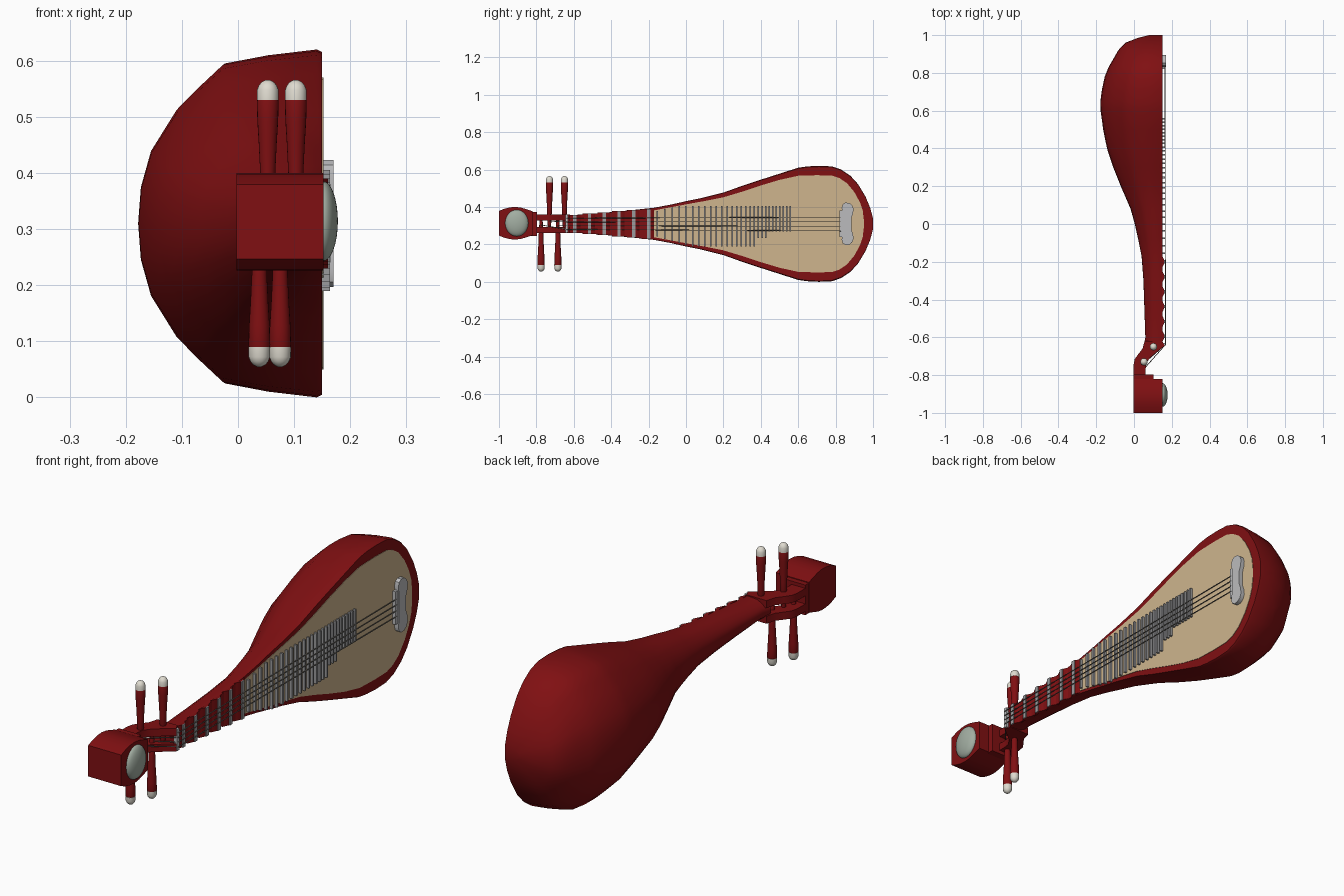
import bpy, bmesh, math
from mathutils import Vector, Matrix

if "Cube" in bpy.data.objects:
    bpy.data.objects.remove(bpy.data.objects["Cube"])

CZ = 0.31  # height of the instrument's mid-line


def material(name, rgb):
    m = bpy.data.materials.new(name)
    m.diffuse_color = (*rgb, 1)
    m.use_nodes = True
    m.node_tree.nodes["Principled BSDF"].inputs["Base Color"].default_value = m.diffuse_color
    return m


RED = material("red lacquer", (0.215, 0.005, 0.006))
TAN = material("pale wood", (0.62, 0.46, 0.27))
GREY = material("grey bridge", (0.50, 0.50, 0.51))
FRET = material("fret grey", (0.33, 0.33, 0.34))
IVORY = material("ivory", (0.74, 0.71, 0.63))
JADE = material("jade", (0.36, 0.42, 0.36))
STRING = material("string", (0.16, 0.15, 0.13))


def finish(bm, name, mat, angle=35):
    bmesh.ops.remove_doubles(bm, verts=bm.verts, dist=1e-5)
    bmesh.ops.recalc_face_normals(bm, faces=bm.faces)
    me = bpy.data.meshes.new(name)
    bm.to_mesh(me)
    bm.free()
    me.materials.append(mat)
    for p in me.polygons:
        p.use_smooth = True
    me.set_sharp_from_angle(angle=math.radians(angle))
    ob = bpy.data.objects.new(name, me)
    bpy.context.collection.objects.link(ob)
    return ob


def loft(name, rings, mat, angle=35):
    """Skin a list of equal-length closed rings and cap both ends."""
    bm = bmesh.new()
    vs = [[bm.verts.new(p) for p in r] for r in rings]
    n = len(rings[0])
    for a, b in zip(vs, vs[1:]):
        for i in range(n):
            j = (i + 1) % n
            bm.faces.new((a[i], a[j], b[j], b[i]))
    bm.faces.new(vs[0])
    bm.faces.new(vs[-1])
    return finish(bm, name, mat, angle)


def prism_x(name, yz, x0, x1, mat, angle=35):
    return loft(name, [[(x, y, z) for y, z in yz] for x in (x0, x1)], mat, angle)


def prism_z(name, xy, z0, z1, mat, angle=35):
    return loft(name, [[(x, y, z) for x, y in xy] for z in (z0, z1)], mat, angle)


def box(name, x0, x1, y0, y1, z0, z1, mat):
    return prism_x(name, [(y0, z0), (y1, z0), (y1, z1), (y0, z1)], x0, x1, mat)


def mirrored(half):
    """Close a (y, half width) outline across the mid-line."""
    return [(y, CZ + w) for y, w in half] + [(y, CZ - w) for y, w in reversed(half)]


# Pear-shaped body and neck: stations of (y, half width, back x)
stations = [
    (-0.645, .046, .052), (-0.60, .047, .060), (-0.45, .058, .055), (-0.30, .072, .050),
    (-0.17, .086, .040), (-0.08, .103, .022), (0.0, .121, .004), (0.08, .137, -.018),
    (0.2, .167, -.070), (0.3, .203, -.110), (0.4, .236, -.143), (0.5, .268, -.163),
    (0.6, .300, -.177), (0.65, .307, -.178), (0.71, .310, -.170), (0.78, .307, -.155),
    (0.83, .290, -.135), (0.88, .256, -.106), (0.92, .212, -.083), (0.96, .145, -.045),
    (0.985, .085, .020), (1.0, .028, .080)]
FRONT = 0.15
section = [(0, .985), (.03, 1), (.30, .967), (.54, .92), (.67, .79), (.79, .66),
           (.93, .42), (.985, .21), (1, 0)]  # depth fraction, width fraction
rings = []
for y, w, back in stations:
    half = [(FRONT - t * (FRONT - back), s * w) for t, s in section]
    rings.append([(x, y, CZ + h) for x, h in half] +
                 [(x, y, CZ - h) for x, h in reversed(half[:-1])])
loft("body_and_neck", rings, RED, 40)

# Soundboard plate
board = [(-.17, .072), (0, .104), (.1, .122), (.2, .142), (.3, .172), (.4, .205), (.5, .235),
         (.6, .257), (.7, .260), (.78, .258), (.82, .245), (.86, .218), (.9, .170),
         (.93, .115), (.945, .07), (.951, .02)]
prism_x("soundboard", mirrored(board), FRONT - .003, FRONT + .002, TAN)

# Wedge frets on the neck with grey caps
for i in range(6):
    y = -0.595 + i * 0.079
    w = 0.044 + (y + .645) * 0.082
    prism_z(f"neck_fret_{i+1}", [(.147, y - .037), (.147, y + .037), (.152, y + .026),
                                 (.160, y + .009), (.160, y - .009), (.152, y - .026)],
            CZ - w, CZ + w, RED)
    box(f"neck_fret_cap_{i+1}", .159, .164, y - .009, y + .009, CZ - w, CZ + w, FRET)

# Thin frets on the soundboard, the highest ones cut short on the lower side
y, step = -0.155, 0.041
i = 0
while y < 0.565:
    i += 1
    top = min(.068 + (y + .155) * .25, .095)
    low = -min(.068 + (y + .155) * .3, .12)
    if y > .37:
        low = -.075
    if y > .445:
        low = -.04
    box(f"board_fret_{i}", FRONT, .164, y - .004, y + .004, CZ + low, CZ + top, FRET)
    y += step
    step = max(.0185, step * .962)

# Bridge: string block plus rounded ornament
box("bridge_block", FRONT, .165, .82, .852, .24, .38, GREY)
orn = [(.838, .055), (.832, .085), (.838, .104), (.852, .113), (.872, .112), (.888, .100),
       (.896, .080), (.893, .055), (.884, .030)]
prism_x("bridge_ornament", mirrored(orn), FRONT, .170, GREY)

# Peg box: two curved cheeks with an open slot, closed at both ends
cheek = [(.150, -.62), (.162, -.645), (.125, -.675), (.088, -.705), (.066, -.735), (.062, -.765),
         (.062, -.81), (-.002, -.81), (-.002, -.745), (.004, -.715), (.022, -.690),
         (.045, -.660), (.056, -.62)]
for side, z0, z1 in (("lower", .262, .294), ("upper", .328, .360)):
    prism_z(f"peg_box_{side}_cheek", cheek, z0, z1, RED)
box("nut", .148, .166, -.645, -.63, .264, .356, GREY)

# Head block, collar and jade disc
box("head_collar", -.002, .102, -.86, -.797, .246, .374, RED)
head = [(-1, .066), (-.97, .078), (-.94, .085), (-.91, .087), (-.88, .083), (-.85, .074), (-.82, .064)]
prism_x("head", [(y, z + .003) for y, z in mirrored(head)], -.003, .152, RED)
bm = bmesh.new()
bmesh.ops.create_uvsphere(bm, u_segments=32, v_segments=16, radius=1,
                          matrix=Matrix.Translation((.152, -.905, .314)) @ Matrix.Diagonal((.026, .062, .071, 1)))
finish(bm, "head_disc", JADE)


def lathe(name, x, y, profile, mat, n=20):
    loft(name, [[(x + r * math.cos(a * math.tau / n), y + r * math.sin(a * math.tau / n), z)
                 for a in range(n)] for z, r in profile], mat, 40)


# Tuning pegs: shaft across the slot, flared handle and domed ivory tip
pegs = [(.053, -.73, 1), (.103, -.65, 1), (.038, -.775, -1), (.075, -.685, -1)]
for i, (x, y, s) in enumerate(pegs):
    base = CZ + s * .002
    handle = [(-.045, .008), (.045, .011), (.052, .013), (.09, .0135), (.14, .016),
              (.18, .0185), (.215, .0195), (.220, .018)]
    tip = [(.218, .0195), (.236, .0192), (.244, .016), (.250, .011), (.2535, .004)]
    lathe(f"peg_{i+1}", x, y, [(base + s * d, r) for d, r in handle], RED)
    lathe(f"peg_tip_{i+1}", x, y, [(base + s * d, r) for d, r in tip], IVORY)

# Strings: bridge to nut, then down to each peg
for i, (px, py, s) in enumerate(sorted(pegs, key=lambda p: p[2])):
    zb, zn = .272 + i * .0245, .280 + i * .020
    cu = bpy.data.curves.new(f"string_{i+1}", "CURVE")
    cu.dimensions = "3D"
    cu.bevel_depth = .0021
    cu.bevel_resolution = 1
    cu.materials.append(STRING)
    sp = cu.splines.new("POLY")
    pts = [(.164, .83, zb), (.167, -.638, zn), (px + .008, py, CZ + s * (.006 + .004 * i))]
    sp.points.add(len(pts) - 1)
    for p, co in zip(sp.points, pts):
        p.co = (*co, 1)
    bpy.context.collection.objects.link(bpy.data.objects.new(f"string_{i+1}", cu))
